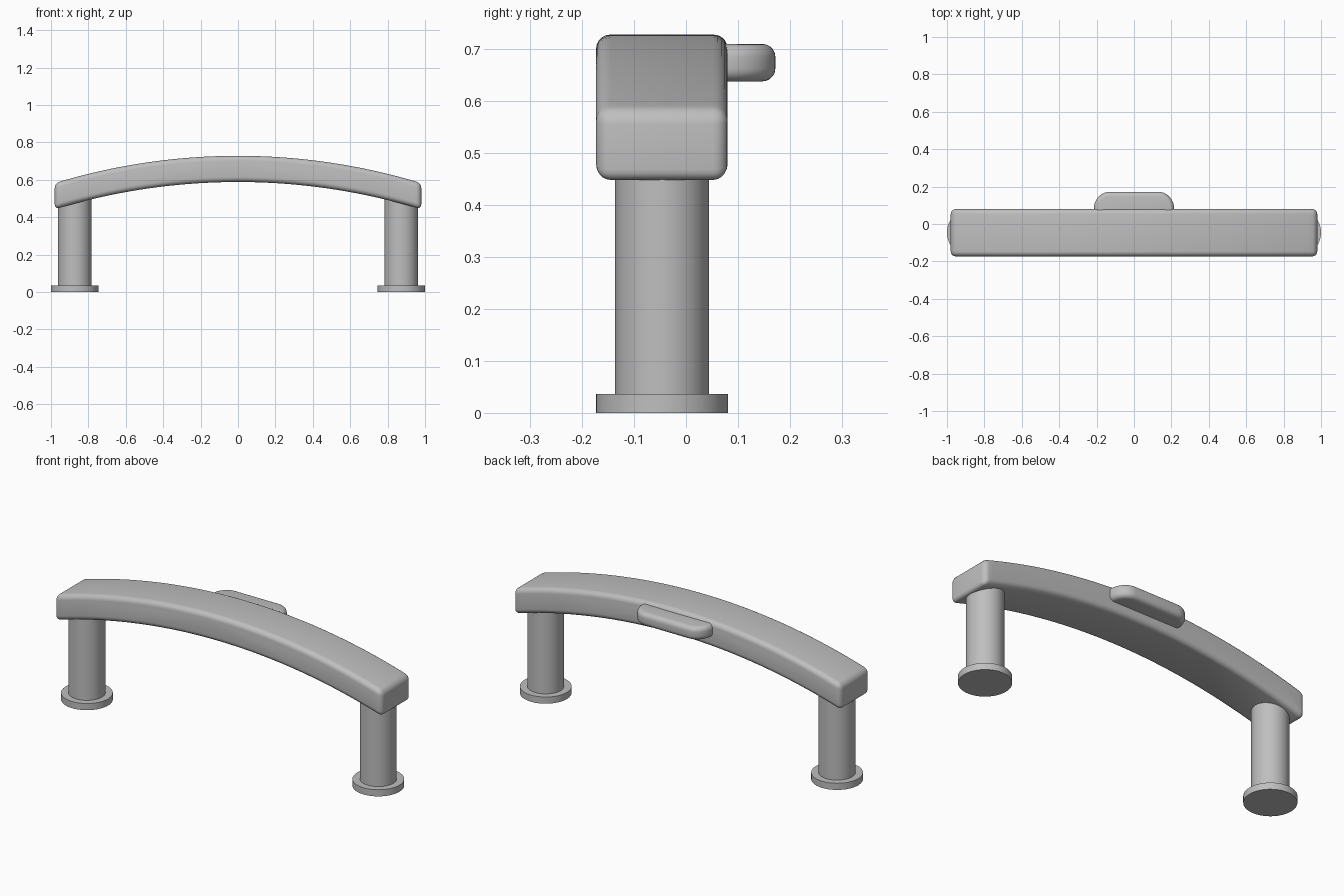
import bpy, bmesh, math

if "Cube" in bpy.data.objects:
    bpy.data.objects.remove(bpy.data.objects["Cube"])

GREY = (0.52, 0.52, 0.52, 1)
mat = bpy.data.materials.new("plain grey")
mat.use_nodes = True
mat.diffuse_color = GREY
mat.node_tree.nodes["Principled BSDF"].inputs["Base Color"].default_value = GREY


def finish(obj):
    """Give the part its colour and smooth shading with sharp edges kept."""
    if not obj.data.materials:
        obj.data.materials.append(mat)
    bpy.ops.object.select_all(action='DESELECT')
    obj.select_set(True)
    bpy.context.view_layer.objects.active = obj
    bpy.ops.object.shade_smooth_by_angle(angle=math.radians(35))


def rounded_prism(name, outline, depth, radius):
    """Extrude a closed outline by a vector and round its sharp edges."""
    bm = bmesh.new()
    face = bm.faces.new([bm.verts.new(p) for p in outline])
    result = bmesh.ops.extrude_face_region(bm, geom=[face])
    moved = [v for v in result["geom"] if isinstance(v, bmesh.types.BMVert)]
    bmesh.ops.translate(bm, verts=moved, vec=depth)
    bmesh.ops.recalc_face_normals(bm, faces=bm.faces)
    sharp = [e for e in bm.edges if e.calc_face_angle(0) > math.radians(40)]
    bmesh.ops.bevel(bm, geom=sharp, offset=radius, segments=5, profile=0.5,
                    affect='EDGES', clamp_overlap=True)
    mesh = bpy.data.meshes.new(name)
    bm.to_mesh(mesh)
    bm.free()
    obj = bpy.data.objects.new(name, mesh)
    bpy.context.collection.objects.link(obj)
    finish(obj)


def cylinder(name, x, radius, bottom, top):
    bpy.ops.mesh.primitive_cylinder_add(
        vertices=64, radius=radius, depth=top - bottom,
        location=(x, -0.046, (top + bottom) / 2))
    obj = bpy.context.object
    obj.name = name
    finish(obj)


# Arched bar: two parallel arcs closed by upright ends
HALF, SAG, STEPS = 0.98, 0.146, 40
arc_radius = (HALF ** 2 + SAG ** 2) / (2 * SAG)


def arc(crown):
    xs = [HALF * (2 * i / STEPS - 1) for i in range(STEPS + 1)]
    return [(x, -0.173, crown - arc_radius + math.sqrt(arc_radius ** 2 - x * x))
            for x in xs]


rounded_prism("arched_bar", arc(0.728) + arc(0.588)[::-1], (0, 0.253, 0), 0.027)

# Rear finger tab: plan outline with round outer corners
corner = [math.radians(90 * i / 12) for i in range(13)]
right_side = [(0.13 + 0.085 * math.cos(a), 0.08 + 0.092 * math.sin(a), 0.638)
              for a in corner]
left_side = [(-x, y, z) for x, y, z in reversed(right_side)]
base = [(-0.215, 0.04, 0.638), (0.215, 0.04, 0.638)]
rounded_prism("rear_tab", right_side + left_side + base, (0, 0, 0.072), 0.025)

# Round legs on disc feet
for side, x in (("left", 0.873), ("right", -0.873)):
    cylinder(side + "_leg", x, 0.0905, 0.03, 0.53)
    cylinder(side + "_foot", x, 0.127, 0, 0.036)
